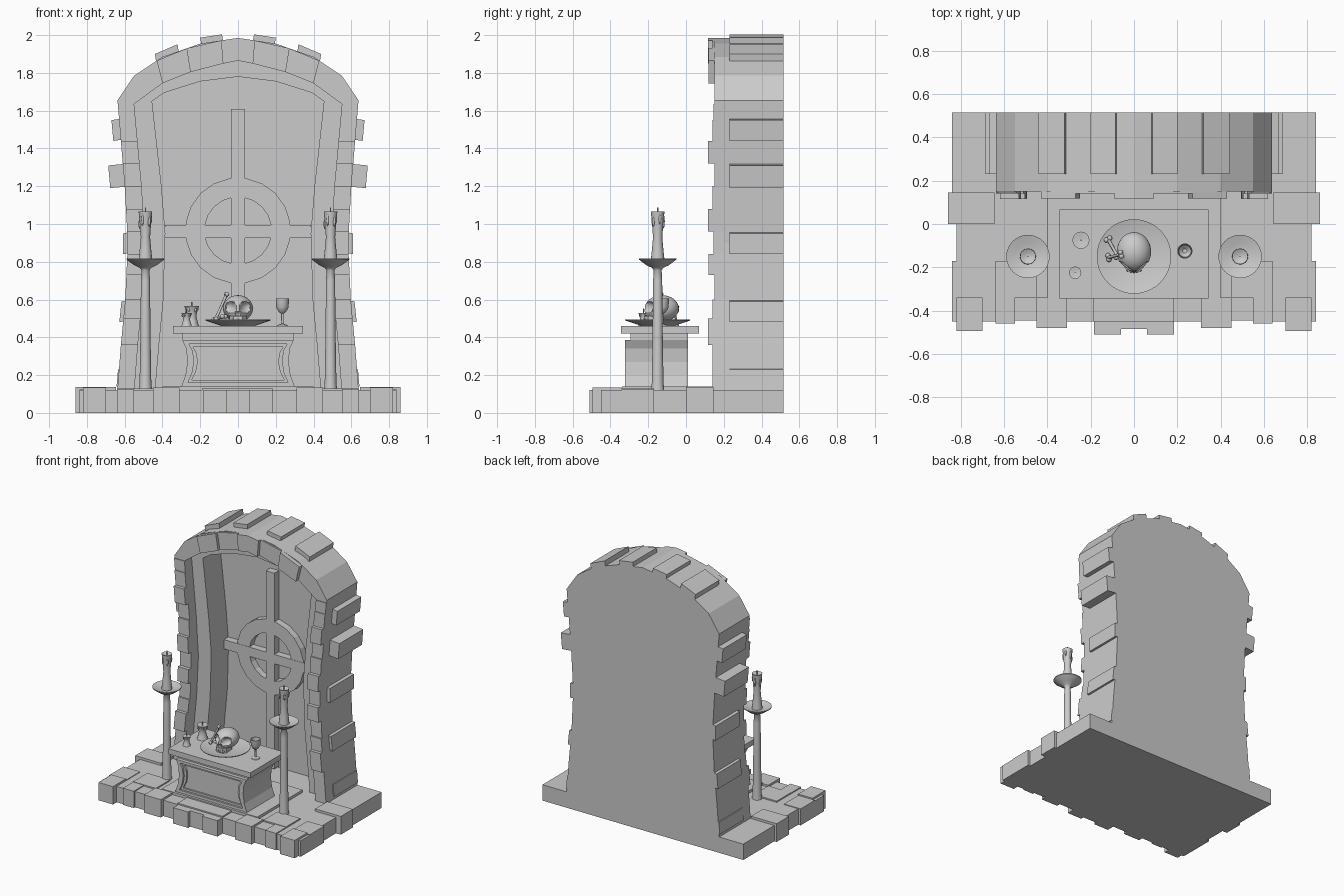
import bpy, bmesh, math
from mathutils import Vector

if "Cube" in bpy.data.objects:
    bpy.data.objects.remove(bpy.data.objects["Cube"])


def make(name, verts, faces, smooth=False):
    me = bpy.data.meshes.new(name)
    me.from_pydata([tuple(v) for v in verts], [], faces)
    bm = bmesh.new()
    bm.from_mesh(me)
    bmesh.ops.recalc_face_normals(bm, faces=bm.faces)
    bm.to_mesh(me)
    bm.free()
    ob = bpy.data.objects.new(name, me)
    bpy.context.collection.objects.link(ob)
    if smooth:
        bpy.ops.object.select_all(action='DESELECT')
        ob.select_set(True)
        bpy.context.view_layer.objects.active = ob
        bpy.ops.object.shade_smooth_by_angle(angle=math.radians(40))
    return ob


def prism(name, pts, a, b, axis='y'):
    """Extrude a flat outline between a and b along y or z."""
    n = len(pts)
    put = (lambda p, d: (p[0], d, p[1])) if axis == 'y' else (lambda p, d: (p[0], p[1], d))
    faces = [list(range(n)), list(range(2 * n - 1, n - 1, -1))]
    faces += [[i, (i + 1) % n, n + (i + 1) % n, n + i] for i in range(n)]
    return make(name, [put(p, a) for p in pts] + [put(p, b) for p in pts], faces)


def box(name, x0, x1, y0, y1, z0, z1):
    return prism(name, [(x0, y0), (x1, y0), (x1, y1), (x0, y1)], z0, z1, 'z')


def lathe(name, prof, cx, cy, n=20):
    verts = [(cx + r * math.cos(2 * math.pi * k / n), cy + r * math.sin(2 * math.pi * k / n), z)
             for r, z in prof for k in range(n)]
    faces = [[j * n + k, j * n + (k + 1) % n, (j + 1) * n + (k + 1) % n, (j + 1) * n + k]
             for j in range(len(prof) - 1) for k in range(n)]
    faces += [list(range(n)), list(range((len(prof) - 1) * n, len(prof) * n))]
    return make(name, verts, faces, True)


def ball(name, c, s, n=12, shape=None):
    bm = bmesh.new()
    bmesh.ops.create_uvsphere(bm, u_segments=n * 2, v_segments=n, radius=1)
    for v in bm.verts:
        v.co = Vector(c) + Vector([v.co[i] * s[i] for i in range(3)])
        if shape:
            shape(v)
    bm.verts.ensure_lookup_table()
    vs, fs = [v.co.copy() for v in bm.verts], [[v.index for v in f.verts] for f in bm.faces]
    bm.free()
    return make(name, vs, fs, True)


def mirror(half):
    return half + [(-x, z) for x, z in reversed(half) if x > 0]


def lerp(pts, t, k):
    """Other coordinate of a polyline where coordinate k equals t."""
    for p, q in zip(pts, pts[1:]):
        lo, hi = sorted((p[k], q[k]))
        if lo <= t <= hi and hi > lo:
            return p[1 - k] + (q[1 - k] - p[1 - k]) * (t - p[k]) / (q[k] - p[k])
    return pts[0][1 - k]


# Stone base with uneven brick edge
edge = [(.84, .515), (.84, .145), (.86, .145), (.86, 0), (.82, 0), (.82, -.17), (.84, -.17),
        (.84, -.45), (.82, -.45), (.82, -.495), (.7, -.495), (.7, -.45), (.64, -.45), (.64, -.46),
        (.55, -.46), (.55, -.445), (.45, -.445), (.45, -.48), (.31, -.48), (.31, -.45),
        (.185, -.45), (.185, -.51), (.06, -.51), (.06, -.485)]
prism("base", mirror(edge), 0, .12, 'z')

# Raised floor tiles
for s in (-1, 1):
    for x0, x1, y0, y1, z in [(.645, .86, 0, .145, .138), (.7, .84, -.34, -.17, .125),
                              (.45, .64, -.34, -.17, .13), (.7, .82, -.495, -.34, .135),
                              (.31, .45, -.48, -.34, .135), (.55, .64, -.46, -.34, .127)]:
        box("floor_tile", *sorted((s * x0, s * x1)), y0, y1, .1, z)
box("floor_tile", -.19, .185, -.45, -.34, .1, .13)
box("altar_step", -.4, .4, -.34, .2, .1, .14)

# Arch profiles, right half from bottom to crown
outer = [(.64, .1), (.62, .36), (.597, .6), (.583, .9), (.6, 1.2), (.638, 1.655),
         (.55, 1.785), (.4, 1.885), (.2, 1.955), (0, 1.985)]
inner = [(.55, .1), (.53, .36), (.507, .6), (.492, .9), (.51, 1.2), (.55, 1.635),
         (.4, 1.745), (.2, 1.825), (0, 1.865)]
panel = [(.44, .1), (.418, .36), (.395, .6), (.385, .95), (.405, 1.2), (.455, 1.65),
         (.39, 1.695), (.2, 1.755), (0, 1.78)]
prism("arch_shell", mirror(outer) + mirror(inner)[::-1], .15, .515)
prism("arch_inner_frame", mirror(inner) + mirror(panel)[::-1], .23, .515)
prism("arch_back_wall", mirror(panel), .437, .515)

# Bricks on the front and sides of the arch
o_side, i_side, o_top, i_top = outer[:6], inner[:6], outer[5:], inner[5:]
levels = [.12, .36, .5, .6, .73, .84, .96, 1.08, 1.2, 1.32, 1.44, 1.55, 1.635]
depths = [.14, .116, .14, .15, .118, .145, .116, .14, .15, .116, .14, .145]
for s in (-1, 1):
    for z0, z1, y in zip(levels, levels[1:], depths):
        prism("jamb_brick", [(s * lerp(o_side, z0, 1), z0), (s * lerp(o_side, z1, 1), z1),
                             (s * lerp(i_side, z1, 1), z1), (s * lerp(i_side, z0, 1), z0)], y, .2)
    tops = [(.43, .4), (.27, .25), (.09, .08)]
    for (a, b), (c, d), y in zip(tops, tops[1:], (.118, .14)):
        prism("arch_brick", [(s * a, lerp(o_top, a, 0)), (s * c, lerp(o_top, c, 0)),
                             (s * d, lerp(i_top, d, 0)), (s * b, lerp(i_top, b, 0))], y, .2)
    for z0, z1, p in [(.14, .24, .006), (.48, .6, .02), (.84, .96, .022),
                      (1.19, 1.32, .077), (1.44, 1.56, .04)]:
        x0, x1 = lerp(outer, z0, 1), lerp(outer, z1, 1)
        prism("side_brick", [(s * (x0 - .03), z0 + .01), (s * (x0 + p), z0),
                             (s * (x1 + p), z1 - .01), (s * (x1 - .03), z1)], .23, .515)
    for x0, x1, p in [(.31, .43, .035), (.075, .19, .03)]:
        z0, z1 = lerp(o_top, x0, 0), lerp(o_top, x1, 0)
        prism("roof_brick", [(s * x0, z0 - .03), (s * (x0 + .01), z0 + p),
                             (s * (x1 + .01), z1 + p), (s * x1, z1 - .03)], .23, .515)
c = .09
prism("keystone", [(-c, lerp(o_top, c, 0)), (0, 1.985), (c, lerp(o_top, c, 0)),
                   (.08, lerp(i_top, .08, 0)), (0, 1.865), (-.08, lerp(i_top, .08, 0))], .116, .2)

# Ringed cross on the back wall
box("cross_upright", -.036, .036, .383, .45, .13, 1.61)
box("cross_arm", -.386, .386, .384, .45, .925, .995)
N = 20
ring = []
for r in (.28, .178):
    for y in (.386, .45):
        ring += [(r * math.cos(2 * math.pi * (k + .5) / N), y, .965 + r * math.sin(2 * math.pi * (k + .5) / N))
                 for k in range(N)]
make("cross_ring", ring, [[a * N + k, a * N + (k + 1) % N, b * N + (k + 1) % N, b * N + k]
                          for a, b in ((0, 1), (1, 3), (3, 2), (2, 0)) for k in range(N)])

# Altar with waisted front frame
box("altar_top", -.343, .343, -.343, .068, .42, .46)
waist = [(.3, .14), (.278, .2), (.268, .27), (.274, .34), (.295, .385)]
prism("altar_body", mirror(waist + [(.295, .42)]), -.295, .01)


def inset(d, zlo, zhi):
    return [(x - d, zlo + (z - .14) * (zhi - zlo) / .245) for x, z in waist]


def frame(name, a, b, y0):
    a, b = mirror(a), mirror(b)
    n = len(a)
    for i in range(n):
        j = (i + 1) % n
        prism(name, [a[i], a[j], b[j], b[i]], y0, -.28)


frame("altar_frame", waist, inset(.035, .16, .385 - .02), -.322)
frame("altar_inner_frame", inset(.035, .16, .365), inset(.055, .175, .35), -.308)


# Candles with wick and wax drips
def candle(x, y, z, r, h, flare=1.0):
    lathe("candle", [(r * 1.05, z), (r * .85, z + h * .25), (r * .68, z + h * .5), (r * .85, z + h * .8),
                     (r * flare, z + h), (r * .8, z + h * .99), (r * .4, z + h * .96)], x, y, 16)
    lathe("wick", [(r * .1, z + h * .9), (r * .1, z + h + .022)], x, y, 6)
    for k in range(5):
        t = k * 1.257 + .4
        ball("wax_drip", (x + r * .85 * math.cos(t), y + r * .85 * math.sin(t), z + h * (.86 - .05 * (k % 3))),
             (r * .2, r * .2, h * (.1 + .04 * (k % 2))), 6)


# Tall candle stands
for x in (-.49, .49):
    lathe("candle_stand", [(.035, .12), (.031, .16), (.027, .4), (.024, .7), (.021, .755), (.03, .768),
                           (.06, .782), (.1, .812), (.1, .818), (.06, .806), (.03, .8)], x, -.15, 32)
    candle(x, -.15, .795, .036, .27)
candle(-.245, -.075, .46, .036, .105, 1.1)
candle(-.272, -.225, .46, .026, .07, 1.1)

# Goblet
lathe("goblet", [(.03, .46), (.028, .464), (.007, .472), (.006, .525), (.02, .535), (.033, .56), (.035, .605),
                 (.031, .605), (.028, .562), (.01, .545)], .235, -.125, 24)

# Plate
lathe("plate", [(.09, .46), (.1, .465), (.172, .489), (.172, .494), (.1, .476), (.02, .474)], 0, -.15, 40)


# Skull with pressed-in eyes and nose
def skull_shape(v):
    p = v.co
    if p.y < -.13:
        low = max(0, min(1, (.55 - p.z) / .06))
        p.x *= 1 - .22 * low
        p.y -= .018 * low
    base = p.copy()
    for ex, ez, r, d in ((.038, .558, .029, .034), (-.038, .558, .029, .034), (0, .522, .014, .015)):
        q = math.hypot(base.x - ex, base.z - ez) / r
        if base.y < -.15 and q < 1:
            p.y += d * (1 - q * q) ** .6


ball("skull", (0, -.128, .553), (.079, .09, .07), 28, skull_shape)
prism("upper_jaw", [(-.045, -.2), (-.025, -.222), (.025, -.222), (.045, -.2), (.04, -.13), (-.04, -.13)],
      .476, .512, 'z')
for k in range(5):
    ball("tooth", (-.028 + .014 * k, -.22 + .0015 * (k - 2) ** 2, .489), (.007, .006, .013), 6)


# Bones leaning beside the skull
def bone(a, b, r):
    a, b = Vector(a), Vector(b)
    rot = (b - a).to_track_quat('Z', 'Y')
    ob = lathe("bone", [(r * 1.2, 0), (r, (b - a).length / 2), (r * 1.2, (b - a).length)], 0, 0, 10)
    ob.rotation_mode = 'QUATERNION'
    ob.rotation_quaternion, ob.location = rot, a
    for e in (a, b):
        for s in (-1, 1):
            ball("bone_knob", e + rot @ Vector((s * r * 1.3, 0, 0)), (r * 1.7,) * 3, 8)


bone((-.118, -.155, .497), (-.06, -.14, .628), .007)
bone((-.12, -.07, .495), (-.075, -.15, .51), .007)
